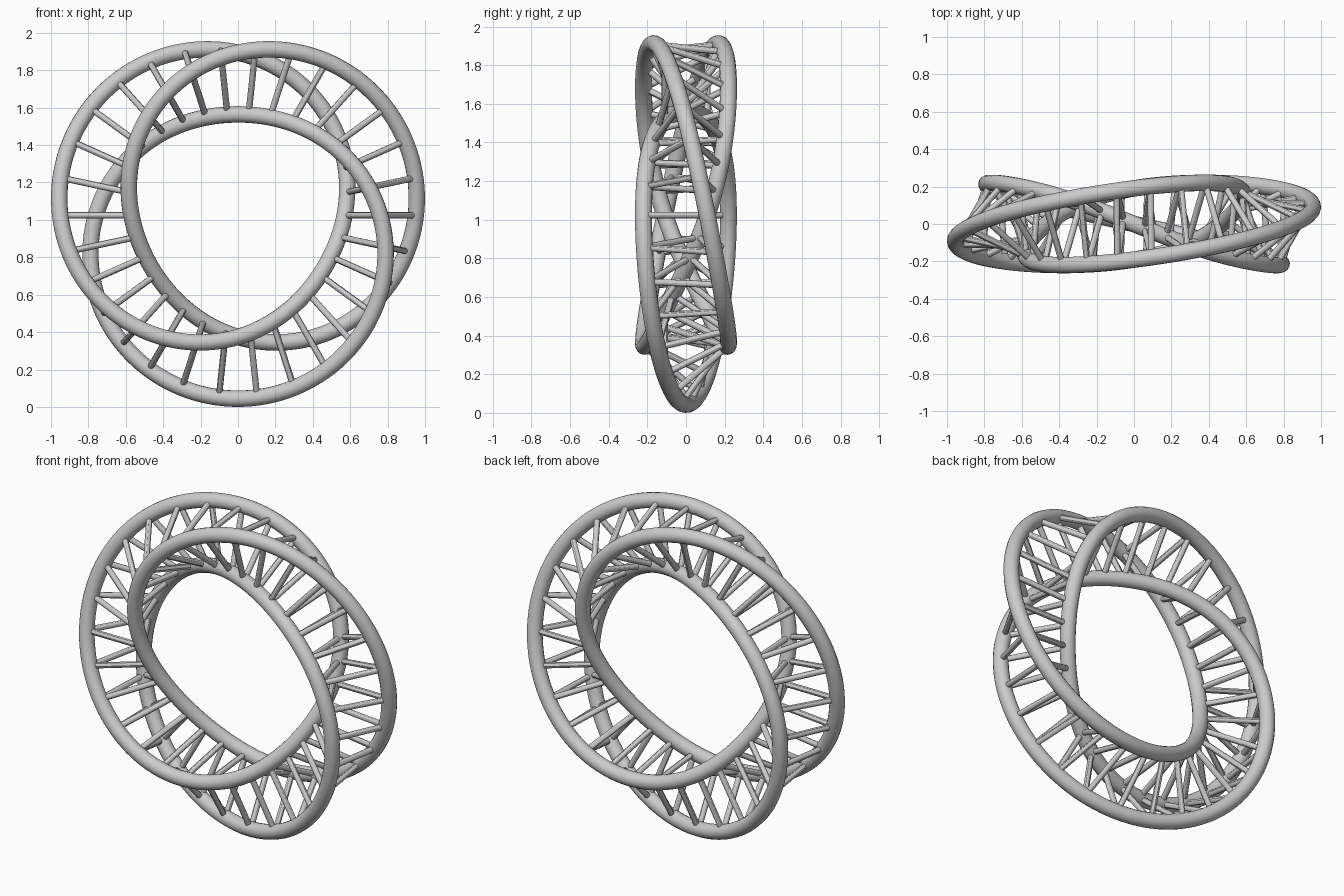
import bpy
from math import sin, cos, pi, tau

if "Cube" in bpy.data.objects:
    bpy.data.objects.remove(bpy.data.objects["Cube"])

R, A, ZC = 0.76, 0.22, 1.024      # ring radius, strand offset, centre height
TUBE, RUNG = 0.044, 0.017         # strand and rung radii
STATIONS = 30


def strand_point(k, t):
    """Point of strand k at angle t; the triangular section twists once per turn."""
    psi = t + pi / 2 + k * tau / 3
    r = R + A * cos(psi)
    return (r * cos(t), -A * sin(psi), ZC + r * sin(t))


def tube_object(name, paths, radius, cyclic, res):
    """Round tubes swept along the paths, converted to one mesh."""
    cu = bpy.data.curves.new(name, 'CURVE')
    cu.dimensions = '3D'
    cu.bevel_depth = radius
    cu.bevel_resolution = res
    cu.use_fill_caps = not cyclic
    for pts in paths:
        sp = cu.splines.new('POLY')
        sp.points.add(len(pts) - 1)
        for p, co in zip(sp.points, pts):
            p.co = (*co, 1)
        sp.use_cyclic_u = cyclic
        sp.use_smooth = True
    ob = bpy.data.objects.new(name, cu)
    bpy.context.collection.objects.link(ob)
    bpy.ops.object.select_all(action='DESELECT')
    ob.select_set(True)
    bpy.context.view_layer.objects.active = ob
    bpy.ops.object.convert(target='MESH')
    bpy.ops.object.shade_smooth_by_angle()


# three interlinked ring strands
for k in range(3):
    path = [strand_point(k, tau * i / 160) for i in range(160)]
    tube_object(f"ring_strand_{k + 1}", [path], TUBE, True, 6)

# a triangle of rungs between the strands at every station
rungs = []
for i in range(STATIONS):
    t = tau * i / STATIONS
    for k in range(3):
        rungs.append([strand_point(k, t), strand_point((k + 1) % 3, t)])
tube_object("rungs", rungs, RUNG, False, 4)
